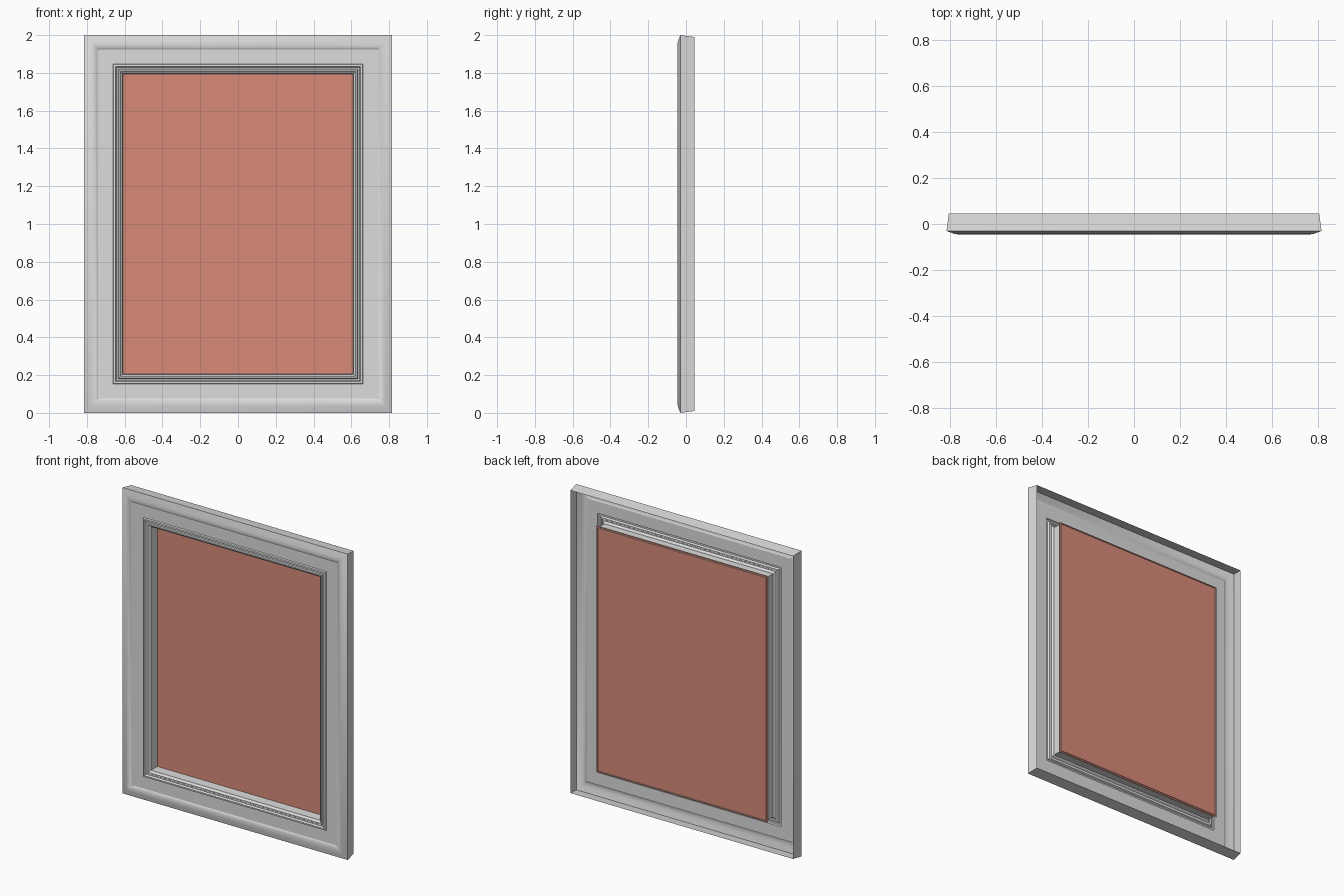
import bpy
import bmesh
import math

cube = bpy.data.objects.get("Cube")
if cube:
    bpy.data.objects.remove(cube, do_unlink=True)

HALF_WIDTH, HEIGHT = 0.815, 2.0


def material(name, rgb):
    mat = bpy.data.materials.new(name)
    mat.use_nodes = True
    colour = (*rgb, 1.0)
    mat.diffuse_color = colour
    mat.node_tree.nodes["Principled BSDF"].inputs["Base Color"].default_value = colour
    return mat


def ring(bm, inset, y):
    """Four mitred corners of a rectangle set in from the outline."""
    x, low, high = HALF_WIDTH - inset, inset, HEIGHT - inset
    corners = ((-x, low), (x, low), (x, high), (-x, high))
    return [bm.verts.new((cx, y, cz)) for cx, cz in corners]


def finish(bm, name, mat):
    mesh = bpy.data.meshes.new(name)
    bm.to_mesh(mesh)
    bm.free()
    obj = bpy.data.objects.new(name, mesh)
    mesh.materials.append(mat)
    bpy.context.collection.objects.link(obj)
    return obj


def mitred_shell(name, profile, mat):
    """Sweep an (inset, y) profile around the rectangle as an open sheet."""
    bm = bmesh.new()
    rings = [ring(bm, inset, y) for inset, y in profile]
    for outer, inner in zip(rings, rings[1:]):
        for i in range(4):
            j = (i + 1) % 4
            bm.faces.new((outer[i], outer[j], inner[j], inner[i]))
    return finish(bm, name, mat)


grey = material("frame grey", (0.72, 0.72, 0.72))
red = material("panel terracotta", (0.70, 0.26, 0.19))

# Frame shell: outer wall, rounded bead, flat face, stepped moulding, inner wall
outer_wall = [(0.01, 0.045), (0.0, -0.03)]
bead = [(0.018, -0.037), (0.034, -0.043), (0.048, -0.045), (0.062, -0.042), (0.075, -0.034)]
moulding = [(0.152, -0.034), (0.156, -0.042), (0.166, -0.043), (0.172, -0.032),
            (0.180, -0.032), (0.184, -0.038), (0.192, -0.038), (0.199, -0.028)]
inner_wall = [(0.204, -0.026), (0.205, 0.042)]
frame = mitred_shell("picture_frame", outer_wall + bead + moulding + inner_wall, grey)

bpy.ops.object.select_all(action="DESELECT")
frame.select_set(True)
bpy.context.view_layer.objects.active = frame
bpy.ops.object.shade_smooth_by_angle(angle=math.radians(30))

# Picture panel set at the back of the opening
bm = bmesh.new()
bm.faces.new(ring(bm, 0.195, 0.037))
finish(bm, "picture_panel", red)
